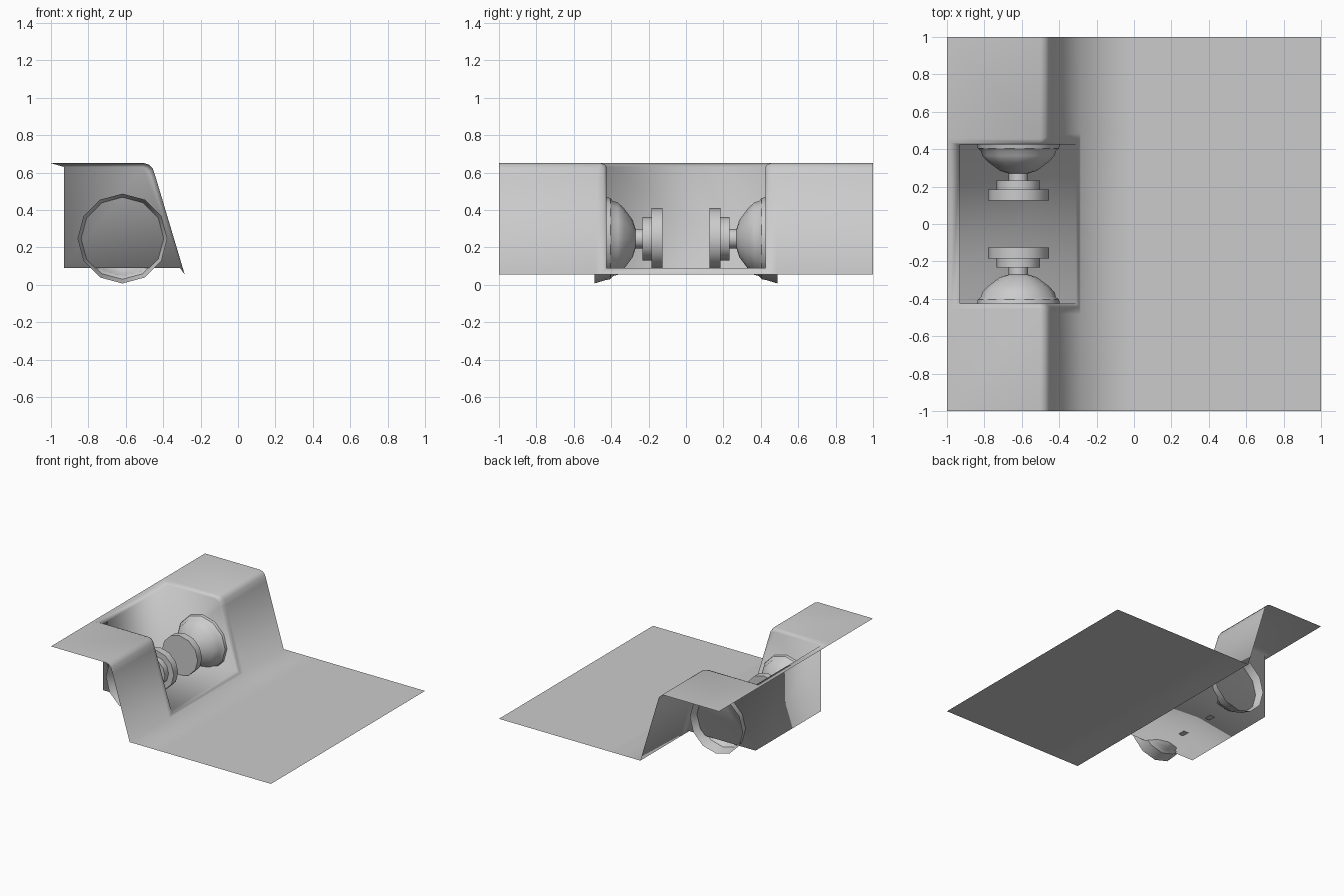
import bpy, bmesh, math
from mathutils import Vector

cube = bpy.data.objects.get("Cube")
if cube:
    bpy.data.objects.remove(cube)

grey = bpy.data.materials.new("light grey")
grey.use_nodes = True
colour = (0.6, 0.6, 0.6, 1)
grey.diffuse_color = colour
grey.node_tree.nodes["Principled BSDF"].inputs["Base Color"].default_value = colour


def finish(bm, name):
    bmesh.ops.recalc_face_normals(bm, faces=bm.faces)
    mesh = bpy.data.meshes.new(name)
    bm.to_mesh(mesh)
    bm.free()
    mesh.materials.append(grey)
    obj = bpy.data.objects.new(name, mesh)
    bpy.context.collection.objects.link(obj)
    return obj


# Ledge profile (x, z), the matching inner lip of the niche, and rim half-width
PROFILE = [(-1, .65), (-.5, .65), (-.475, .642), (-.455, .62), (-.44, .575), (-.285, .055)]
LIP = [(-.93, .63), (-.51, .63), (-.49, .622), (-.475, .605), (-.463, .57), (-.31, .09)]
RIM_Y = [.455, .455, .46, .47, .475, .485]
WALL_Y, FLOOR_Z, BACK_X = .425, .09, -.93

bm = bmesh.new()
sides = {}
for s in (-1, 1):
    def vert(x, y, z):
        return bm.verts.new((x, s * y, z))

    plate = [(0, .055), (1, .055)]
    end = [vert(x, 1, z) for x, z in PROFILE + plate]
    rim = [vert(x, y, z) for (x, z), y in zip(PROFILE + plate, RIM_Y + RIM_Y[-1:] * 2)]
    mid, lip = [], []
    for (px, pz), (lx, lz), y in zip(PROFILE, LIP, RIM_Y):
        mid.append(vert(px + (lx - px) * .35, WALL_Y + (y - WALL_Y) * .3, pz + (lz - pz) * .35))
        lip.append(vert(lx, WALL_Y, lz))
    corner = vert(BACK_X, WALL_Y, FLOOR_Z)
    # Ledge, rounded rim and niche side wall
    for a, b in ((end, rim), (rim, mid), (mid, lip)):
        for i in range(min(len(a), len(b)) - 1):
            bm.faces.new((a[i], a[i + 1], b[i + 1], b[i]))
    bm.faces.new(lip + [corner])
    sides[s] = (rim, mid, lip, corner)


def bridge(a, b):
    """Span a strip from one side of the niche to the other."""
    bm.faces.new((a[0], b[0], b[1], a[1]))


(r0, m0, l0, c0), (r1, m1, l1, c1) = sides[-1], sides[1]
foot = len(PROFILE) - 1
for k in (0, foot):                       # back and front rim strips
    bridge((r0[k], m0[k]), (r1[k], m1[k]))
    bridge((m0[k], l0[k]), (m1[k], l1[k]))
bridge((l0[0], c0), (l1[0], c1))          # niche back wall
bridge((c0, l0[foot]), (c1, l1[foot]))    # niche floor
for k in (foot, foot + 1):                # flat plate beside the niche
    bridge((r0[k], r0[k + 1]), (r1[k], r1[k + 1]))
sheet = finish(bm, "ledge_with_niche")
for p in sheet.data.polygons:
    p.use_smooth = True

# Mirrored pair of turned fixtures: (distance from middle, radius)
TURNED = [(.49, .24), (.43, .222), (.405, .217), (.39, .2), (.365, .194), (.33, .16),
          (.285, .1), (.27, .052), (.232, .052), (.232, .116), (.184, .116),
          (.184, .163), (.126, .163)]
SEGMENTS = 12
for s, name in ((-1, "front_fixture"), (1, "back_fixture")):
    bm = bmesh.new()
    rings = []
    for y, r in TURNED:
        ring = []
        for i in range(SEGMENTS):
            a = math.tau * i / SEGMENTS
            ring.append(bm.verts.new(Vector((-.618 + r * math.cos(a), s * y, .247 + r * math.sin(a)))))
        rings.append(ring)
    for a, b in zip(rings, rings[1:]):
        for i in range(SEGMENTS):
            j = (i + 1) % SEGMENTS
            bm.faces.new((a[i], a[j], b[j], b[i]))
    bm.faces.new(rings[-1])
    obj = finish(bm, name)
    bpy.ops.object.select_all(action='DESELECT')
    obj.select_set(True)
    bpy.context.view_layer.objects.active = obj
    bpy.ops.object.shade_smooth_by_angle(angle=math.radians(35))
